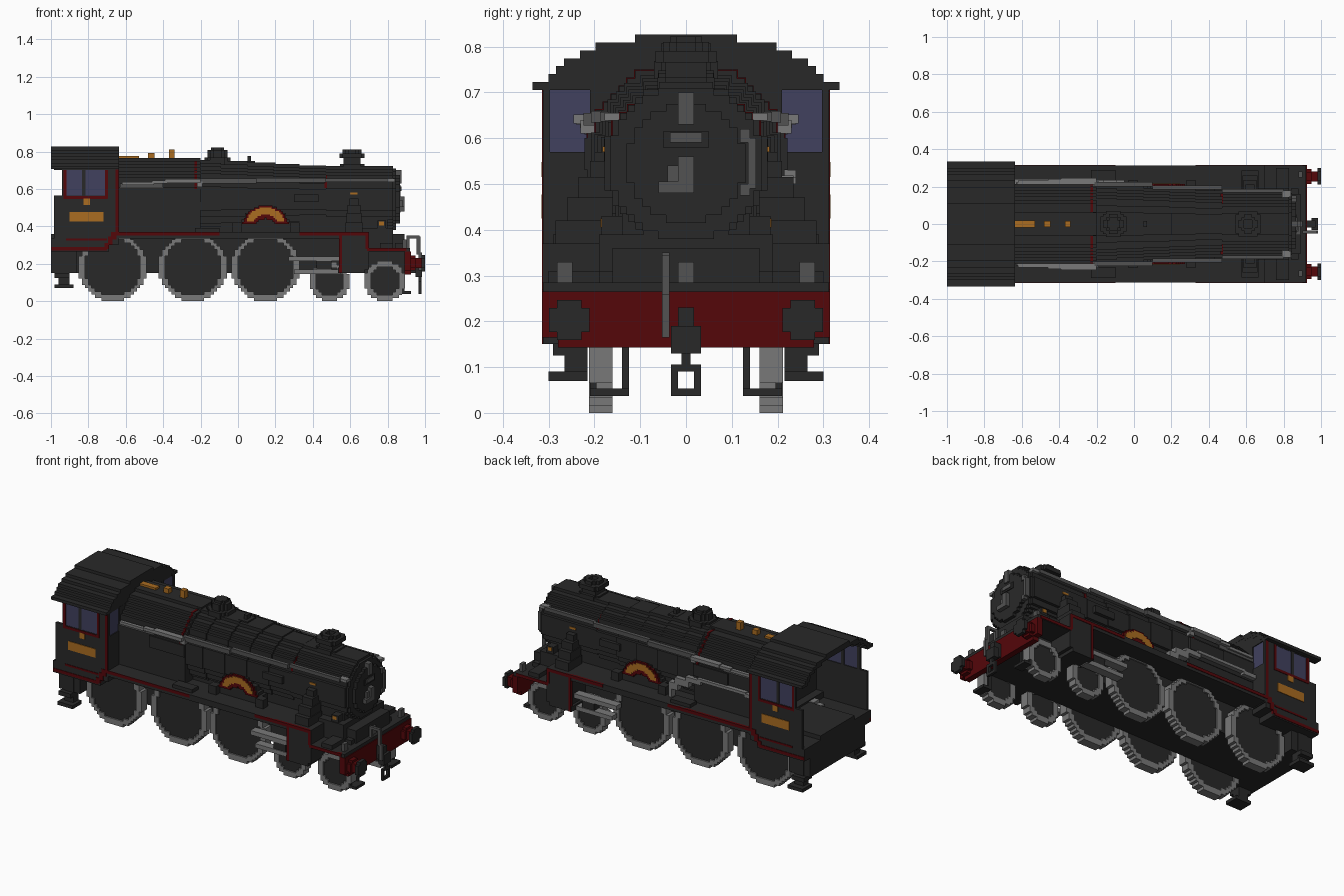
import bpy, bmesh, math

cube = bpy.data.objects.get("Cube")
if cube:
    bpy.data.objects.remove(cube, do_unlink=True)


def material(name, rgb):
    m = bpy.data.materials.new(name)
    m.diffuse_color = (*rgb, 1)
    m.use_nodes = True
    m.node_tree.nodes["Principled BSDF"].inputs["Base Color"].default_value = (*rgb, 1)
    return m


BLACK = material("soft black", (0.0215, 0.0215, 0.0215))
RED = material("dark red", (0.09, 0.002, 0.003))
STEEL = material("steel grey", (0.19, 0.19, 0.19))
GREY = material("dull grey", (0.085, 0.085, 0.085))
BRASS = material("brass", (0.40, 0.15, 0.015))
GLASS = material("blue glass", (0.052, 0.052, 0.112))


def finish(name, mat, bm):
    bmesh.ops.recalc_face_normals(bm, faces=bm.faces)
    me = bpy.data.meshes.new(name)
    bm.to_mesh(me)
    bm.free()
    me.materials.append(mat)
    bpy.context.collection.objects.link(bpy.data.objects.new(name, me))


def boxes(name, mat, items, mirror=False):
    """Boxes given as x0, x1, y0, y1, z0, z1; optionally repeated across y = 0."""
    bm = bmesh.new()
    for x0, x1, y0, y1, z0, z1 in items:
        for s in ((1, -1) if mirror else (1,)):
            vs = bmesh.ops.create_cube(bm, size=1)["verts"]
            for v in vs:
                v.co = ((x0 + x1) / 2 + v.co.x * (x1 - x0),
                        s * (y0 + y1) / 2 + v.co.y * (y1 - y0),
                        (z0 + z1) / 2 + v.co.z * (z1 - z0))
    finish(name, mat, bm)


def slab(name, mat, axis, a, b, cu, cv, r, n, test):
    """Extrude along an axis the cells of an n by n grid whose offsets pass test."""
    bm, st, verts = bmesh.new(), 2 * r / n, {}
    cells = {(i, j) for i in range(n) for j in range(n)
             if test((i + .5) * st - r, (j + .5) * st - r)}

    def vert(i, j, t):
        if (i, j, t) not in verts:
            u, v = cu - r + i * st, cv - r + j * st
            verts[i, j, t] = bm.verts.new({"x": (t, u, v), "y": (u, t, v), "z": (u, v, t)}[axis])
        return verts[i, j, t]

    for i, j in cells:
        ring = [(i, j), (i + 1, j), (i + 1, j + 1), (i, j + 1)]
        for t in (a, b):
            bm.faces.new([vert(*p, t) for p in ring])
        for k, (di, dj) in enumerate(((0, -1), (1, 0), (0, 1), (-1, 0))):
            if (i + di, j + dj) not in cells:
                p, q = ring[k], ring[(k + 1) % 4]
                bm.faces.new([vert(*p, a), vert(*q, a), vert(*q, b), vert(*p, b)])
    finish(name, mat, bm)


def disc(name, mat, axis, a, b, cu, cv, r, n=21, hole=0, low=-9, high=9):
    slab(name, mat, axis, a, b, cu, cv, r, n,
         lambda u, v: hole <= math.hypot(u, v) <= r * 1.01 and low < v < high)


# Frames and running boards
boxes("main_frame", BLACK, [(-1, .89, -.16, .16, .15, .36), (-.6, .80, -.14, .14, .34, .45),
                            (.60, .83, -.19, .19, .28, .39)])
boxes("running_board", BLACK, [(-1, -.69, -.312, .312, .265, .335), (-.70, -.64, -.312, .312, .30, .37),
                               (-.65, .70, -.312, .312, .335, .37), (.68, .92, -.312, .312, .265, .285)])
boxes("rear_drag_box", BLACK, [(-1, -.86, -.26, .26, .15, .27)])
boxes("cylinder", BLACK, [(.55, .70, .15, .3125, .17, .36), (.535, .68, .15, .3125, .15, .18)], True)
boxes("slide_bars", STEEL, [(.27, .55, .22, .27, .214, .24), (.30, .55, .22, .27, .145, .17)], True)
boxes("crosshead", BLACK, [(.42, .50, .215, .265, .165, .22)], True)
boxes("footsteps", BLACK, [(-.96, -.90, .215, .265, .09, .27), (-.98, -.88, .215, .30, .07, .09),
                           (-.98, -.90, .215, .29, .125, .15)], True)

# Wheels: pale tyre with a recessed dark centre
for label, x, r, n in (("rear_driver", -.67, .182, 21), ("middle_driver", -.242, .182, 21),
                       ("front_driver", .147, .182, 21), ("rear_bogie", .49, .105, 13),
                       ("front_bogie", .785, .108, 13)):
    for side, s in (("left", 1), ("right", -1)):
        disc(f"{label}_tyre_{side}", STEEL, "y", s * .16, s * .212, x, r, r, n, hole=r - .03)
        disc(f"{label}_centre_{side}", BLACK, "y", s * .165, s * .203, x, r, r - .012, n)

# Boiler: tall firebox, tapering barrel, smokebox
disc("firebox_top", BLACK, "x", -.65, -.20, 0, .55, .215, 25)
boxes("firebox_sides", BLACK, [(-.65, -.20, -.212, .212, .36, .55)])
for k in range(5):
    x = -.23 + k * .14
    disc(f"boiler_barrel_{k + 1}", BLACK, "x", x, x + .14, 0, .549 - k * .001, .207 - k * .007, 23)
disc("smokebox", BLACK, "x", .47, .83, 0, .545, .178, 21)
disc("smokebox_ring", BLACK, "x", .83, .845, 0, .545, .165, 19)
disc("smokebox_door", BLACK, "x", .845, .865, 0, .545, .13, 15)
disc("rear_boiler_band", RED, "x", -.232, -.218, 0, .55, .2175, 25, hole=.18, low=.04, high=.203)
disc("front_boiler_band", RED, "x", .463, .477, 0, .545, .181, 21, hole=.155, low=.055, high=.13)

# Smokebox front fittings
boxes("door_fittings", GREY, [(.865, .875, -.035, .035, .59, .612), (.865, .89, -.017, .017, .48, .56),
                              (.865, .89, -.06, -.017, .48, .505), (.865, .88, -.04, -.017, .505, .54),
                              (.845, .87, .118, .14, .59, .62), (.845, .87, .135, .153, .49, .60),
                              (.845, .87, .118, .14, .475, .50)])
boxes("door_shelf", BLACK, [(.855, .87, -.05, .05, .58, .615)])
boxes("lamp_brackets", GREY, [(.845, .875, -.017, .017, .63, .70), (.88, .90, -.017, .017, .285, .33),
                              (.88, .90, .248, .282, .285, .33), (.88, .90, -.282, -.248, .285, .33)])

# Chimney, dome and roof-line fittings
boxes("chimney", BLACK, [(.545, .675, -.045, .045, .70, .732), (.565, .655, -.062, .062, .70, .732),
                         (.565, .655, -.045, .045, .73, .77), (.543, .677, -.05, .05, .765, .79),
                         (.56, .66, -.067, .067, .765, .79)])
disc("chimney_lip", BLACK, "z", .788, .81, .61, 0, .05, 7, hole=.025)
disc("dome_base", BLACK, "z", .73, .768, -.11, 0, .07, 9)
disc("dome_body", BLACK, "z", .765, .808, -.11, 0, .053, 7)
disc("dome_top", BLACK, "z", .80, .822, -.11, 0, .035, 5)
boxes("top_feed", BLACK, [(.03, .09, -.04, .04, .72, .75), (.05, .07, -.017, .017, .75, .775),
                          (.04, .20, -.06, .06, .70, .742)])
boxes("brass_valves", BRASS, [(-.635, -.53, -.018, .018, .755, .777), (-.48, -.447, -.016, .016, .755, .793),
                              (-.37, -.34, -.016, .016, .755, .81)])

# Handrails and pipework along the boiler
boxes("handrail", GREY, [(-.63, -.40, .212, .222, .608, .63), (-.21, .10, .20, .224, .628, .655),
                         (.10, .47, .185, .207, .634, .659), (.47, .80, .168, .188, .636, .657)], True)
boxes("side_pipe", STEEL, [(-.62, -.45, .212, .232, .622, .638), (-.46, -.38, .212, .24, .63, .646),
                           (-.39, -.20, .21, .246, .632, .652), (-.22, -.19, .20, .23, .61, .64),
                           (.79, .84, .145, .178, .638, .655)], True)
boxes("left_feed_pipe", STEEL, [(-.64, -.55, .21, .24, .50, .523), (-.56, -.24, .21, .24, .513, .53),
                                (-.26, -.16, .205, .235, .49, .518), (-.18, -.09, .20, .235, .455, .495),
                                (-.11, -.05, .20, .235, .42, .46), (-.07, -.05, .20, .235, .37, .43)])
boxes("steam_pipe", BLACK, [(.575, .665, .16, .285, .37, .42), (.58, .66, .16, .26, .42, .47),
                            (.585, .655, .16, .235, .47, .515), (.595, .645, .15, .21, .515, .55)], True)
boxes("board_boxes", BLACK, [(-.23, -.10, .23, .29, .37, .39), (-.03, .02, .19, .235, .37, .42),
                             (.28, .33, .19, .235, .37, .42), (-.43, -.20, .19, .222, .53, .60),
                             (.30, .43, .16, .20, .53, .57), (.745, .79, .13, .184, .38, .43)], True)
boxes("brass_tags", BRASS, [(.60, .64, .165, .182, .57, .582), (.755, .78, .175, .187, .405, .425)], True)

# Arched splasher and nameplate over the front driver
for side, s in (("left", 1), ("right", -1)):
    disc(f"splasher_{side}", BLACK, "y", s * .12, s * .20, .147, .36, .145, 17, low=0)
    disc(f"splasher_plate_{side}", RED, "y", s * .20, s * .213, .147, .385, .126, 23, hole=.055, low=.022)
    disc(f"nameplate_{side}", BRASS, "y", s * .20, s * .2155, .147, .393, .109, 23, hole=.072, low=.03)

# Cab: open at the rear, arched roof, glazed front and sides
boxes("cab_sides", BLACK, [(-.985, -.635, .297, .312, .33, .565), (-.94, -.92, .297, .312, .56, .71),
                           (-.833, -.815, .297, .312, .56, .71), (-.71, -.635, .297, .312, .56, .71),
                           (-.985, -.635, .297, .312, .70, .72)], True)
boxes("cab_front", BLACK, [(-.652, -.635, 0, .312, .33, .57), (-.652, -.635, 0, .21, .56, .71),
                           (-.652, -.635, .30, .312, .56, .71)], True)
boxes("cab_windows", GLASS, [(-.92, -.833, .302, .31, .565, .70), (-.815, -.71, .302, .31, .565, .70),
                             (-.648, -.64, .21, .30, .57, .705)], True)


def arch(u, v, w=.317, h=.129):
    return v > .002 and (u / w) ** 2 + (v / h) ** 2 <= 1


slab("cab_roof", BLACK, "x", -1, -.635, 0, .697, .335, 39,
     lambda u, v: arch(u, v) and not arch(u, v, .285, .10) or (.002 < v < .02 and abs(u) > .29))
slab("cab_front_arch", BLACK, "x", -.652, -.636, 0, .697, .335, 39, arch)
boxes("cab_plate", BRASS, [(-.90, -.72, .30, .3155, .425, .477), (-.825, -.79, .30, .3155, .515, .548)], True)

# Red lining on the cab, running board edge and cylinders
E = (.30, .315)
boxes("cab_lining", RED, [(-.655, -.64, *E, .37, .705), (-.932, -.918, *E, .55, .70),
                          (-.932, -.697, *E, .547, .562), (-.71, -.696, *E, .55, .70),
                          (-.92, -.70, *E, .325, .336)], True)
boxes("edge_lining", RED, [(-1, -.70, *E, .272, .29), (-.715, -.69, *E, .28, .31), (-.695, -.67, *E, .30, .345),
                           (-.68, -.65, *E, .33, .37), (-.66, -.10, *E, .352, .37), (.33, .69, *E, .352, .37),
                           (.54, .556, *E, .15, .36), (.682, .698, *E, .28, .37), (.69, .90, *E, .268, .285)], True)

# Buffer beam, buffers and coupling
boxes("buffer_beam", RED, [(.89, .925, -.315, .315, .165, .265), (.89, .925, -.28, .28, .143, .17)])
for side, y in (("left", .255), ("right", -.255)):
    disc(f"buffer_stem_{side}", RED, "x", .92, .985, y, .203, .027, 3)
    disc(f"buffer_collar_{side}", RED, "x", .92, .95, y, .203, .04, 5)
    disc(f"buffer_head_{side}", BLACK, "x", .98, 1, y, .203, .044, 5)
boxes("coupling", BLACK, [(.92, .97, -.018, .018, .15, .23), (.95, .985, -.033, .033, .13, .19),
                          (.965, .98, -.01, .01, .09, .14), (.965, .98, -.033, .033, .09, .106),
                          (.965, .98, -.033, .033, .037, .053), (.965, .98, -.033, -.018, .05, .095),
                          (.965, .98, .018, .033, .05, .095)])
boxes("brake_hose", GREY, [(.90, .917, -.052, -.036, .28, .35), (.90, .97, -.052, -.036, .335, .35),
                           (.955, .975, -.052, -.036, .25, .345), (.965, .985, -.052, -.036, .165, .26)])
boxes("guard_irons", BLACK, [(.87, .89, .125, .14, .04, .16), (.87, .925, .125, .21, .037, .053),
                             (.87, .89, .195, .21, .037, .08)], True)
boxes("platform_blocks", BLACK, [(.84, .88, .06, .19, .285, .31), (.76, .83, .19, .30, .285, .31)], True)
